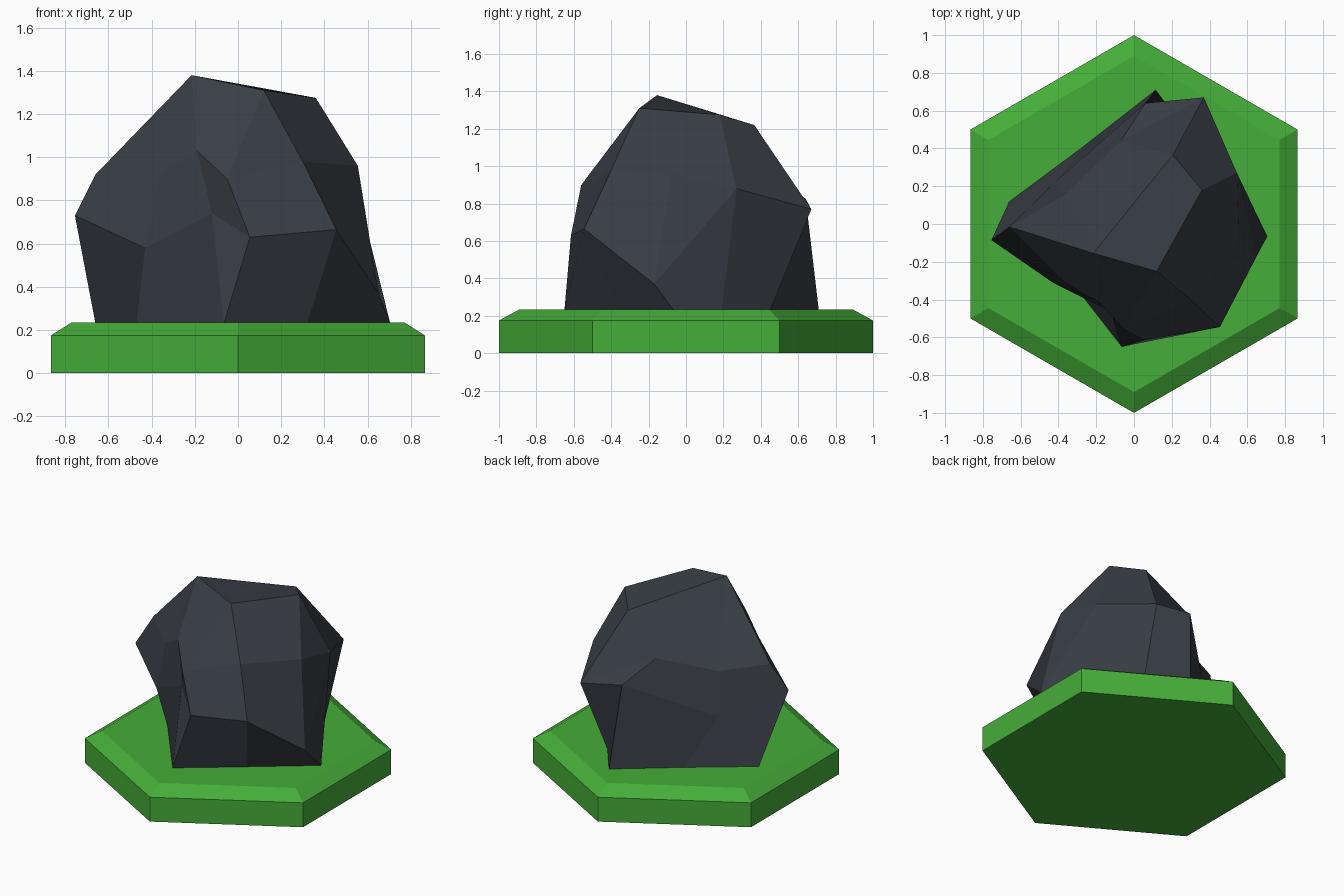
import bpy, bmesh
from math import sin, cos, radians

if "Cube" in bpy.data.objects:
    bpy.data.objects.remove(bpy.data.objects["Cube"])


def material(name, rgb):
    m = bpy.data.materials.new(name)
    m.diffuse_color = (*rgb, 1)
    m.use_nodes = True
    m.node_tree.nodes["Principled BSDF"].inputs["Base Color"].default_value = m.diffuse_color
    return m


def loft(name, rings, mat):
    """Skin a stack of equal-length rings; repeated points collapse to one vertex."""
    bm = bmesh.new()
    cache = {}

    def vert(p):
        if p not in cache:
            cache[p] = bm.verts.new(p)
        return cache[p]

    def face(points):
        unique = list(dict.fromkeys(points))
        if len(unique) > 2:
            bm.faces.new([vert(p) for p in unique])

    n = len(rings[0])
    for low, high in zip(rings, rings[1:]):
        for i in range(n):
            j = (i + 1) % n
            face([low[i], low[j], high[j], high[i]])
    face(rings[0][::-1])
    face(rings[-1])
    bmesh.ops.recalc_face_normals(bm, faces=bm.faces)
    mesh = bpy.data.meshes.new(name)
    bm.to_mesh(mesh)
    bm.free()
    mesh.materials.append(mat)
    obj = bpy.data.objects.new(name, mesh)
    bpy.context.collection.objects.link(obj)
    return obj


def hexagon(r, z):
    return [(r * cos(radians(30 + 60 * i)), r * sin(radians(30 + 60 * i)), z)
            for i in range(6)]


# Hexagonal grass tile with a chamfered rim
loft("grass_tile", [hexagon(1, 0), hexagon(1, 0.175), hexagon(0.89, 0.235)],
     material("grass", (0.06, 0.42, 0.04)))

# Faceted boulder: ten columns, four irregular rings from the ground to the crown
foot = [(x, y, 0.23) for x, y in (
    (-0.66, 0.12), (-0.47, -0.13), (-0.065, -0.65), (-0.065, -0.65), (0.32, -0.36),
    (0.705, -0.065), (0.51, 0.19), (0.31, 0.45), (0.115, 0.71), (-0.27, 0.41))]
waist = [(-0.755, -0.085, 0.73), (-0.43, -0.31, 0.58), (-0.12, -0.465, 0.74),
         (0.055, -0.615, 0.63), (0.455, -0.545, 0.665), (0.65, -0.17, 0.37),
         (0.545, 0.27, 0.88), (0.37, 0.67, 0.77), (0.06, 0.64, 0.825),
         (-0.415, 0.225, 0.57)]
shoulder = [(-0.66, -0.015, 0.92), (-0.36, -0.31, 0.92), (-0.19, -0.41, 1.03),
            (-0.05, -0.56, 0.9), (0.3, -0.4, 0.98), (0.555, -0.075, 0.96),
            waist[6], waist[7], (-0.07, 0.44, 0.977), (-0.365, 0.155, 0.854)]
peak, front, right, back = ((-0.215, -0.155, 1.38), (0.12, -0.25, 1.31),
                            (0.36, 0.18, 1.275), (0.205, 0.365, 1.22))
crown = [peak] * 3 + [front] * 2 + [right] * 2 + [back] * 2 + [peak]
loft("boulder", [foot, waist, shoulder, crown], material("stone", (0.04, 0.048, 0.06)))
